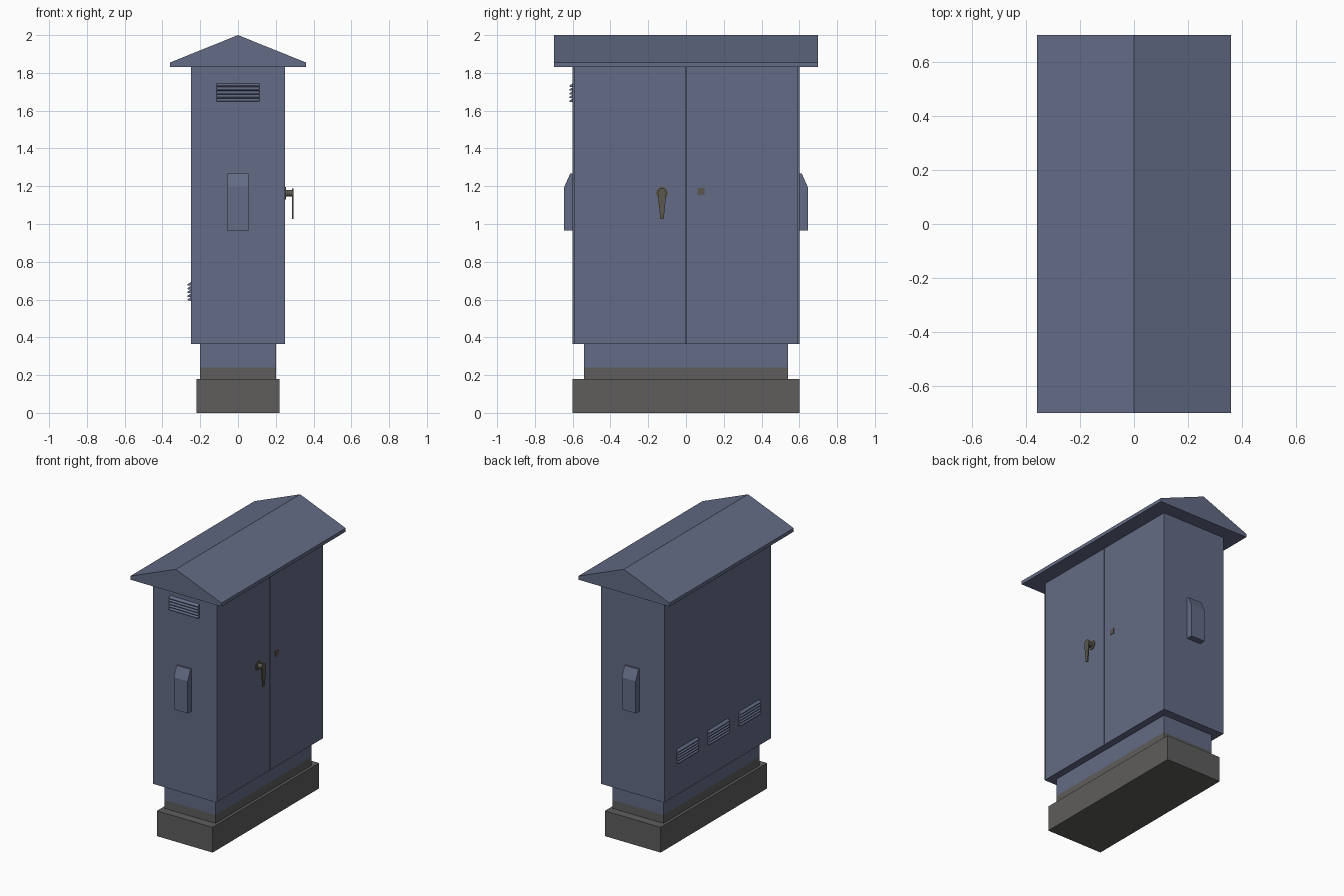
import bpy, bmesh, math
from mathutils import Vector, Matrix

if "Cube" in bpy.data.objects:
    bpy.data.objects.remove(bpy.data.objects["Cube"])


def material(name, rgb):
    m = bpy.data.materials.new(name)
    m.diffuse_color = (*rgb, 1)
    m.use_nodes = True
    m.node_tree.nodes["Principled BSDF"].inputs["Base Color"].default_value = m.diffuse_color
    return m


BLUE = material("blue grey paint", (0.125, 0.148, 0.235))
GREY = material("dark concrete", (0.112, 0.110, 0.107))
METAL = material("dark bronze metal", (0.105, 0.095, 0.078))


def finish(name, bm, mat):
    bmesh.ops.recalc_face_normals(bm, faces=bm.faces)
    me = bpy.data.meshes.new(name)
    bm.to_mesh(me)
    bm.free()
    me.materials.append(mat)
    ob = bpy.data.objects.new(name, me)
    bpy.context.collection.objects.link(ob)
    return ob


def add_prism(bm, pts, axis, lo, hi):
    """Extrude a 2D outline along an axis: x -> (y,z), y -> (x,z), z -> (x,y)."""
    i = "xyz".index(axis)

    def co(p):
        c = list(p)
        c.insert(i, lo)
        return c
    f = bm.faces.new([bm.verts.new(co(p)) for p in pts])
    d = Vector((0, 0, 0))
    d[i] = hi - lo
    g = bmesh.ops.extrude_face_region(bm, geom=[f], use_keep_orig=True)
    bmesh.ops.translate(bm, vec=d, verts=[v for v in g["geom"] if isinstance(v, bmesh.types.BMVert)])


def prism(name, pts, axis, lo, hi, mat):
    bm = bmesh.new()
    add_prism(bm, pts, axis, lo, hi)
    return finish(name, bm, mat)


def box(name, hx, hy, z0, z1, mat):
    return prism(name, [(-hx, -hy), (hx, -hy), (hx, hy), (-hx, hy)], "z", z0, z1, mat)


def circle(cy, cz, r, n=24):
    return [(cy + r * math.cos(2 * math.pi * k / n), cz + r * math.sin(2 * math.pi * k / n)) for k in range(n)]


# base and plinth
box("concrete_base", 0.22, 0.60, 0, 0.18, GREY)
box("plinth_lower", 0.20, 0.54, 0.18, 0.24, GREY)
box("plinth_upper", 0.20, 0.54, 0.24, 0.365, BLUE)

# cabinet body: plan outline with thin door gaps cut into the +x side
plan = [(-0.25, 0.6), (-0.25, -0.6), (0.25, -0.6)]
for y in (-0.595, 0, 0.595):
    plan += [(0.25, y - 0.002), (0.24, y - 0.002), (0.24, y + 0.002), (0.25, y + 0.002)]
plan.append((0.25, 0.6))
prism("cabinet_body", plan, "z", 0.365, 1.83, BLUE)

# gabled roof
prism("roof", [(-0.36, 1.83), (0.36, 1.83), (0.36, 1.855), (0, 2.0), (-0.36, 1.855)], "y", -0.7, 0.7, BLUE)

# cable boxes on both ends
for s, name in ((-1, "front_side_box"), (1, "back_side_box")):
    prof = [(s * 0.598, 0.965), (s * 0.645, 0.965), (s * 0.645, 1.195), (s * 0.613, 1.267), (s * 0.598, 1.267)]
    prism(name, prof, "x", -0.055, 0.055, BLUE)


# louvre vents: five slats, modelled facing -y, then turned into place
def vent(name, loc, angle):
    bm = bmesh.new()
    for k in range(5):
        z = k * 0.02
        add_prism(bm, [(0.001, z), (0.001, z + 0.02), (-0.018, z + 0.007), (-0.018, z + 0.002)],
                  "x", -0.115, 0.115)
    bm.transform(Matrix.Translation(loc) @ Matrix.Rotation(angle, 4, "Z"))
    finish(name, bm, BLUE)


vent("front_vent", (0, -0.6, 1.645), 0)
for k, y in enumerate((-0.35, 0, 0.35)):
    vent(f"rear_vent_{k + 1}", (-0.25, y, 0.593), -math.pi / 2)

# door handle: rosette, shaft and tapered lever; small lock plate
HY, HZ = -0.127, 1.163
prism("handle_rosette", circle(HY, HZ, 0.033), "x", 0.249, 0.255, METAL)
prism("handle_shaft", circle(HY, HZ, 0.017), "x", 0.255, 0.288, METAL)
lever = [(HY + 0.023 * math.cos(a), HZ + 0.003 + 0.023 * math.sin(a))
         for a in [math.pi * k / 12 for k in range(13)]]
lever += [(HY - 0.020, HZ - 0.022), (HY - 0.009, 1.026), (HY + 0.009, 1.026), (HY + 0.020, HZ - 0.022)]
prism("handle_lever", lever, "x", 0.286, 0.294, METAL)
prism("lock_plate", [(0.062, 1.154), (0.098, 1.154), (0.098, 1.19), (0.062, 1.19)], "x", 0.249, 0.254, METAL)
